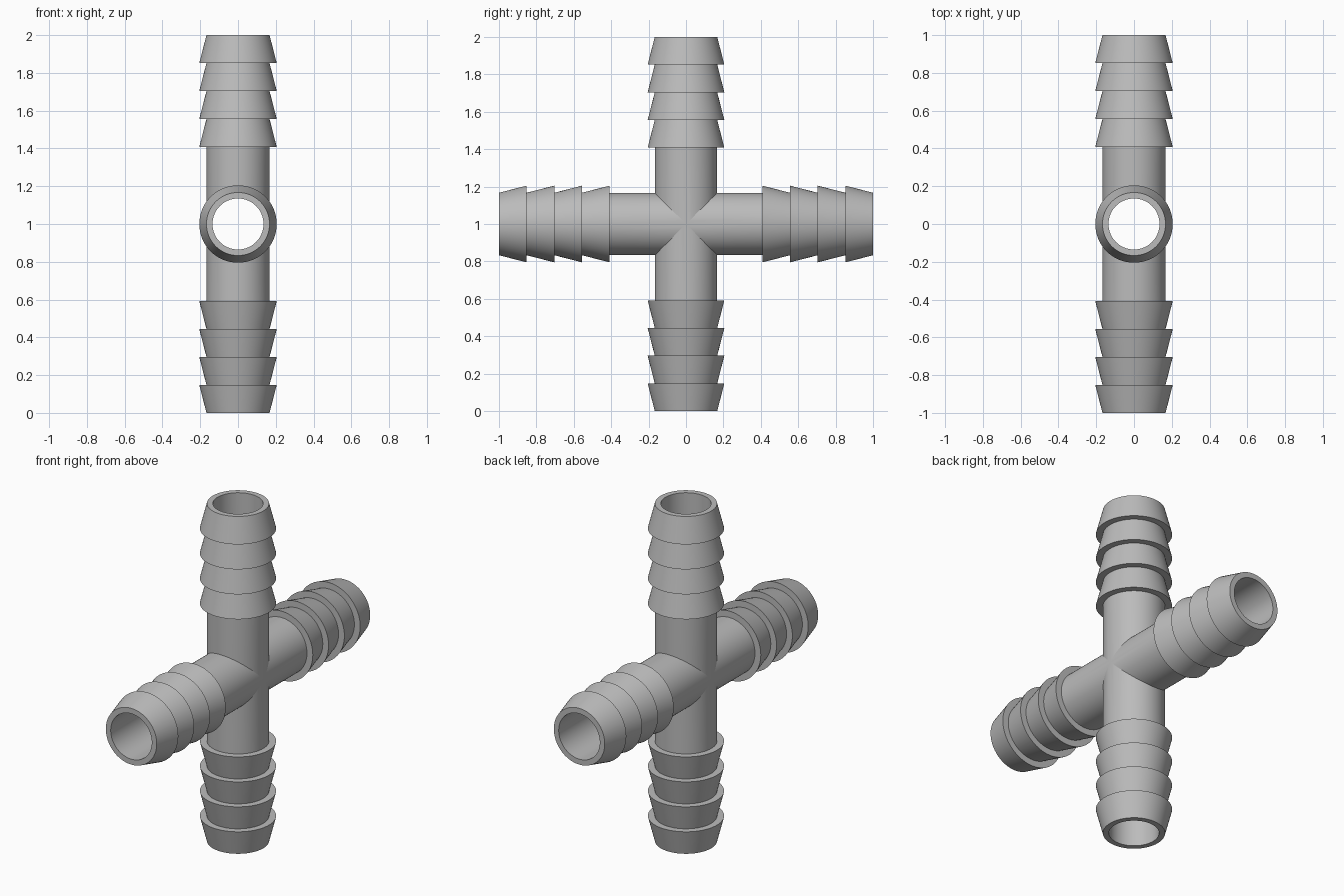
import bpy, bmesh, math
from mathutils import Matrix, Vector

cube = bpy.data.objects.get("Cube")
if cube:
    bpy.data.objects.remove(cube, do_unlink=True)

BORE, PIPE, BARB = 0.135, 0.167, 0.205
BARBS, PITCH, SEGMENTS = 4, 0.148, 64

# Half-section of one arm: bore, end rim, barbs, plain pipe
profile = [(BORE, 0), (BORE, 1)]
for i in range(BARBS):
    top = 1 - i * PITCH
    profile += [(PIPE, top), (BARB, top - PITCH)]
profile += [(PIPE, 1 - BARBS * PITCH), (PIPE, 0)]

bm = bmesh.new()
verts = [bm.verts.new((r, 0, z)) for r, z in profile]
edges = [bm.edges.new(pair) for pair in zip(verts, verts[1:])]
bmesh.ops.spin(bm, geom=verts + edges, axis=(0, 0, 1), cent=(0, 0, 0),
               angle=math.tau, steps=SEGMENTS, use_merge=True)
bmesh.ops.remove_doubles(bm, verts=bm.verts, dist=1e-5)

# Mitre the inner end where the equal pipes and bores meet
for side in (-1, 1):
    bmesh.ops.bisect_plane(bm, geom=bm.verts[:] + bm.edges[:] + bm.faces[:], dist=1e-5,
                           plane_co=(0, 0, 0), plane_no=Vector((0, side, -1)),
                           clear_outer=True)

# Repeat the arm around x to make the cross
arm = bm.verts[:] + bm.edges[:] + bm.faces[:]
for quarter in range(1, 4):
    copy = bmesh.ops.duplicate(bm, geom=arm)["geom"]
    bmesh.ops.rotate(bm, verts=[g for g in copy if isinstance(g, bmesh.types.BMVert)],
                     cent=(0, 0, 0), matrix=Matrix.Rotation(quarter * math.pi / 2, 3, 'X'))
bmesh.ops.remove_doubles(bm, verts=bm.verts, dist=1e-4)
bmesh.ops.recalc_face_normals(bm, faces=bm.faces)
bmesh.ops.translate(bm, verts=bm.verts, vec=(0, 0, 1))

mesh = bpy.data.meshes.new("hose_cross_fitting")
bm.to_mesh(mesh)
bm.free()
fitting = bpy.data.objects.new("hose_cross_fitting", mesh)
bpy.context.collection.objects.link(fitting)

# Plain grey plastic
grey = bpy.data.materials.new("grey_plastic")
grey.use_nodes = True
colour = (0.5, 0.5, 0.5, 1)
grey.diffuse_color = colour
grey.node_tree.nodes["Principled BSDF"].inputs["Base Color"].default_value = colour
mesh.materials.append(grey)

bpy.ops.object.select_all(action='DESELECT')
fitting.select_set(True)
bpy.context.view_layer.objects.active = fitting
bpy.ops.object.shade_smooth_by_angle(angle=math.radians(10))
